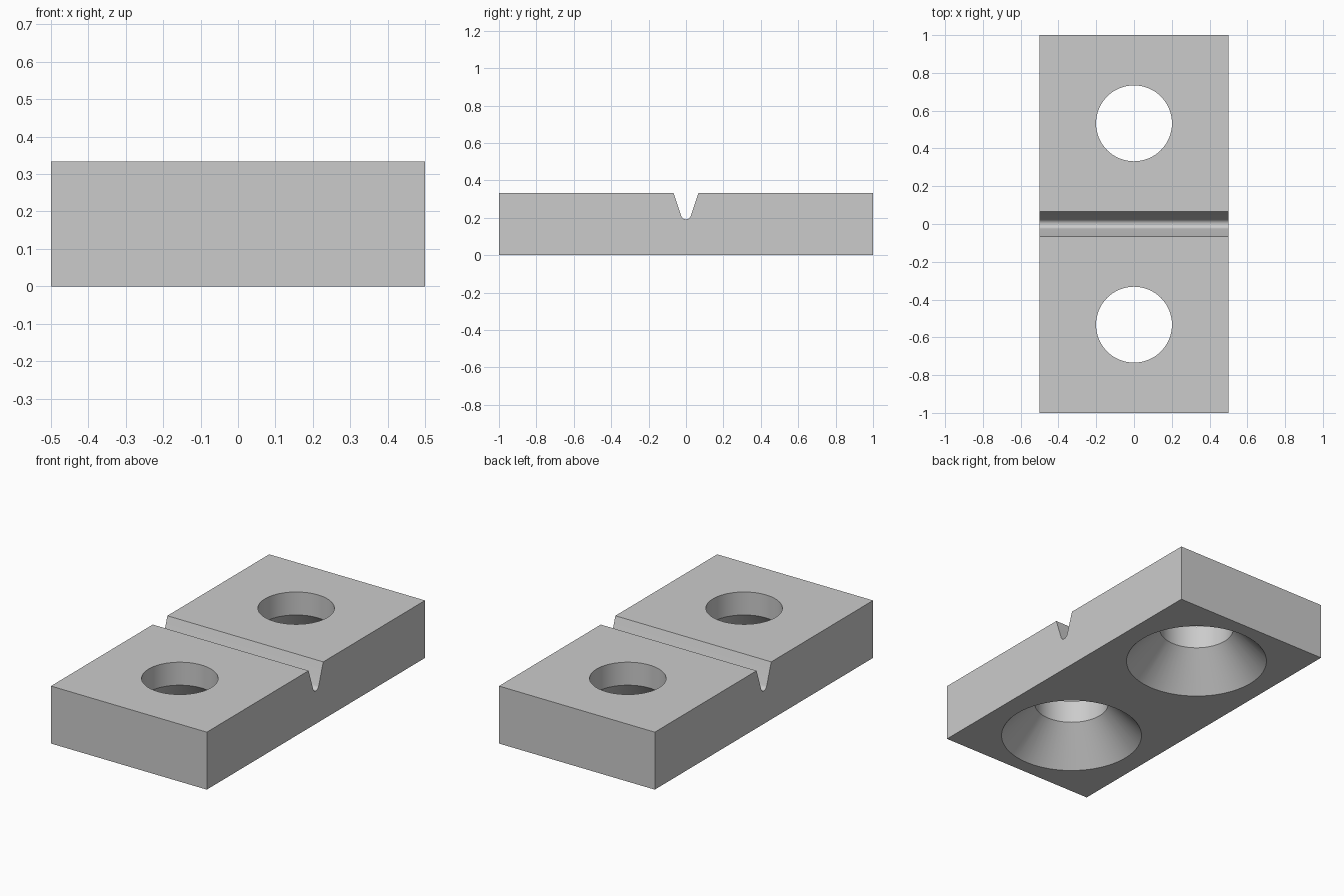
import bpy, bmesh, math

if "Cube" in bpy.data.objects:
    bpy.data.objects.remove(bpy.data.objects["Cube"], do_unlink=True)

WIDTH, LENGTH, HEIGHT = 1.0, 2.0, 1 / 3
HOLE_Y = 0.533

grey = bpy.data.materials.new("plain grey")
grey.use_nodes = True
colour = (0.6, 0.6, 0.6, 1)
grey.diffuse_color = colour
grey.node_tree.nodes["Principled BSDF"].inputs["Base Color"].default_value = colour


def make_object(name, bm):
    bmesh.ops.recalc_face_normals(bm, faces=bm.faces)
    mesh = bpy.data.meshes.new(name)
    bm.to_mesh(mesh)
    bm.free()
    mesh.materials.append(grey)
    obj = bpy.data.objects.new(name, mesh)
    bpy.context.collection.objects.link(obj)
    return obj


# Block: side profile with a round-bottomed V groove, extruded across x
def make_block():
    radius, centre_z, steps = 0.0267, 0.218, 16
    lean = math.radians(19)
    arc = []
    for i in range(steps + 1):
        a = -lean - (math.pi - 2 * lean) * i / steps
        arc.append((radius * math.cos(a), centre_z + radius * math.sin(a)))
    half = LENGTH / 2
    profile = [(-half, 0), (half, 0), (half, HEIGHT), (0.067, HEIGHT)]
    profile += arc + [(-0.067, HEIGHT), (-half, HEIGHT)]
    bm = bmesh.new()
    face = bm.faces.new([bm.verts.new((-WIDTH / 2, y, z)) for y, z in profile])
    side = bmesh.ops.extrude_face_region(bm, geom=[face])
    verts = [g for g in side["geom"] if isinstance(g, bmesh.types.BMVert)]
    bmesh.ops.translate(bm, verts=verts, vec=(WIDTH, 0, 0))
    return make_object("grooved_block", bm)


# Cutter: straight hole above, cone widening to the underside
def make_cutter(y):
    sides, slope = 64, (0.384 - 0.201) / 0.2
    rings = [(0.384 + 0.1 * slope, -0.1), (0.201, 0.2), (0.201, HEIGHT + 0.1)]
    bm = bmesh.new()
    loops = []
    for r, z in rings:
        angles = [math.tau * i / sides for i in range(sides)]
        loops.append([bm.verts.new((r * math.cos(a), y + r * math.sin(a), z))
                      for a in angles])
    for low, high in zip(loops, loops[1:]):
        for i in range(sides):
            j = (i + 1) % sides
            bm.faces.new((low[i], low[j], high[j], high[i]))
    bm.faces.new(loops[0])
    bm.faces.new(loops[-1])
    cutter = make_object("countersink_cutter", bm)
    cutter.hide_render = True
    return cutter


block = make_block()
bpy.ops.object.select_all(action="DESELECT")
block.select_set(True)
bpy.context.view_layer.objects.active = block

# Cut both countersunk holes
for y in (-HOLE_Y, HOLE_Y):
    cutter = make_cutter(y)
    cut = block.modifiers.new("countersunk hole", "BOOLEAN")
    cut.operation = "DIFFERENCE"
    cut.solver = "EXACT"
    cut.object = cutter
    bpy.ops.object.modifier_apply(modifier=cut.name)
    bpy.data.objects.remove(cutter, do_unlink=True)

bpy.ops.object.shade_smooth_by_angle(angle=math.radians(25))
